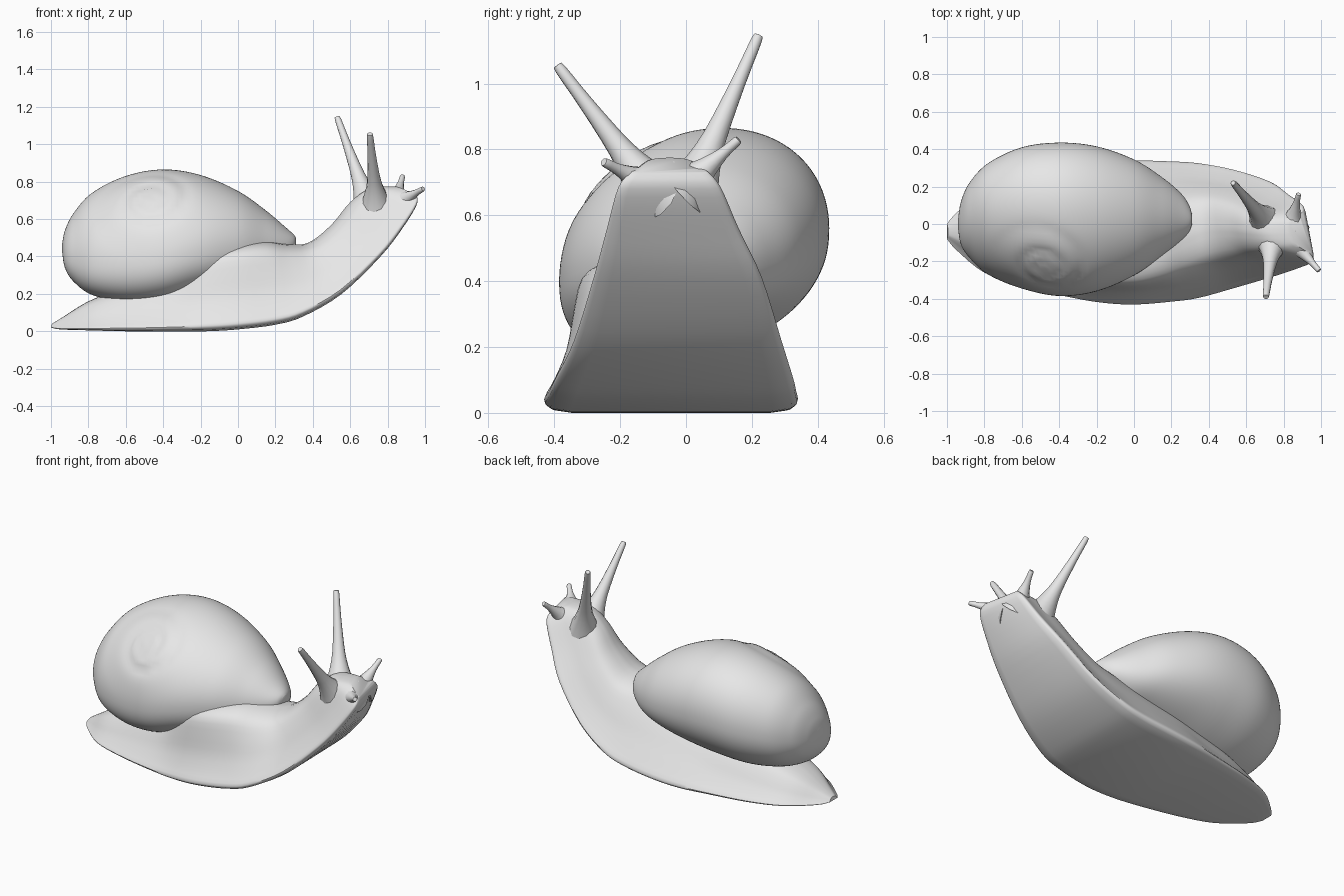
import bpy, bmesh
from math import sin, cos, pi, sqrt, atan2, log, exp, copysign
from mathutils import Vector

cube = bpy.data.objects.get("Cube")
if cube:
    bpy.data.objects.remove(cube)

grey = bpy.data.materials.new("plain grey")
grey.use_nodes = True
grey.diffuse_color = (0.8, 0.8, 0.8, 1)
grey.node_tree.nodes["Principled BSDF"].inputs["Base Color"].default_value = (0.8, 0.8, 0.8, 1)


def spline(rows, steps):
    """Catmull-Rom through rows of numbers."""
    out = []
    for i in range(len(rows) - 1):
        a, b = rows[max(i - 1, 0)], rows[i]
        c, d = rows[i + 1], rows[min(i + 2, len(rows) - 1)]
        for s in range(steps):
            t = s / steps
            out.append([0.5 * (2 * q + (r - p) * t + (2 * p - 5 * q + 4 * r - u) * t * t
                               + (3 * q - p - 3 * r + u) * t ** 3)
                        for p, q, r, u in zip(a, b, c, d)])
    return out + [list(rows[-1])]


def loft(name, rings, tweak=None):
    """Skin a list of closed rings, cap both ends, shade smooth."""
    bm = bmesh.new()
    loops = [[bm.verts.new(p) for p in ring] for ring in rings]
    n = len(loops[0])
    for a, b in zip(loops, loops[1:]):
        for i in range(n):
            j = (i + 1) % n
            bm.faces.new((a[i], a[j], b[j], b[i]))
    bm.faces.new(loops[0])
    bm.faces.new(loops[-1])
    bmesh.ops.recalc_face_normals(bm, faces=bm.faces)
    if tweak:
        bm.normal_update()
        moves = [(v, v.normal * tweak(v.co)) for v in bm.verts]
        for v, m in moves:
            v.co += m
    mesh = bpy.data.meshes.new(name)
    bm.to_mesh(mesh)
    bm.free()
    mesh.materials.append(grey)
    ob = bpy.data.objects.new(name, mesh)
    bpy.context.collection.objects.link(ob)
    bpy.ops.object.select_all(action="DESELECT")
    ob.select_set(True)
    bpy.context.view_layer.objects.active = ob
    bpy.ops.object.shade_smooth_by_angle(angle=0.75)


# Body: sole x, sole z, back x, back z, centre y, half width of the sole,
# sideways lean of the back, yaw of the section
body = [(-1, .02, -.995, .04, -.04, .04, 0, 0),
        (-.95, .01, -.93, .08, -.04, .1, 0, 0),
        (-.8, .005, -.8, .16, -.04, .22, 0, 0),
        (-.6, 0, -.6, .24, -.04, .29, 0, 0),
        (-.35, 0, -.35, .32, -.045, .345, -.02, 0),
        (-.17, 0, -.18, .425, -.045, .375, -.1, 0),
        (0, .01, 0, .465, -.045, .385, -.11, 0),
        (.2, .035, .15, .48, -.04, .375, -.08, 0),
        (.35, .08, .27, .465, -.035, .36, -.03, 0),
        (.55, .2, .38, .475, -.025, .315, 0, .02),
        (.75, .4, .5, .57, -.025, .255, 0, .06),
        (.86, .55, .6, .69, -.04, .2, 0, .12),
        (.935, .68, .71, .765, -.05, .155, 0, .18),
        (.93, .73, .84, .775, -.05, .115, 0, .2)]
# Half cross-section: height share, width share
flank = spline([(.02, .95), (.07, 1), (.2, .91), (.4, .78), (.65, .65), (.87, .49), (.97, .26), (1, 0)], 3)
rings = []
for xb, zb, xt, zt, yc, hw, lean, yaw in spline(body, 4):
    side = [(0, .8)] + flank
    outline = side + [(h, -w) for h, w in reversed(side[:-1])]
    rings.append([(xb + (xt - xb) * h - yaw * w * hw, yc + w * hw + lean * h * h, zb + (zt - zb) * h)
                  for h, w in outline])
loft("body", rings)

# Shell: x, lowest z, highest z, lowest y, highest y, tilt
shell = [(-.94, .42, .47, -.03, .03, .2),
         (-.925, .34, .54, -.11, .12, .2),
         (-.88, .27, .63, -.18, .22, .22),
         (-.78, .2, .74, -.27, .325, .22),
         (-.6, .165, .83, -.345, .41, .22),
         (-.4, .175, .865, -.385, .435, .2),
         (-.2, .22, .835, -.36, .415, .14),
         (0, .27, .75, -.275, .345, .08),
         (.15, .31, .645, -.17, .25, .04),
         (.25, .37, .56, -.09, .165, 0),
         (.295, .42, .52, -.04, .1, 0),
         (.31, .46, .5, 0, .05, 0)]
APEX = Vector((-.47, -.24, .72))
AXIS = Vector((0, -.75, .66)).normalized()


def whorl(p):
    """Spiral step winding into the apex of the shell."""
    d = p - APEX
    flat = d - AXIS * d.dot(AXIS)
    r = max(flat.length, .03)
    if d.length > .45:
        return 0
    turn = (log(r) / log(2.3) - atan2(flat.dot(AXIS.cross(Vector((1, 0, 0)))), flat.x) / (2 * pi)) % 1
    return .015 * (sin(pi * turn) ** .7 - .6) * exp(-(r / .25) ** 4)


def shell_ring(x, z0, z1, y0, y1, slope):
    """Tilted oval, fuller in its lower half."""
    yc, a = (y0 + y1) / 2, (y1 - y0) / 2
    zc = z0 + .44 * (z1 - z0)
    tilt = min(slope * a, .6 * (zc - z0))
    ring = []
    for i in range(96):
        c, s = cos(2 * pi * i / 96), sin(2 * pi * i / 96)
        b = sqrt(((z1 if s > 0 else z0) - zc) ** 2 - tilt ** 2)
        if s < 0:
            c, s = copysign(abs(c) ** .85, c), -abs(s) ** .85
        ring.append((x, yc + a * c, zc + b * s + tilt * c))
    return ring


loft("shell", [shell_ring(*row) for row in spline(shell, 8)], whorl)


def tentacle(name, base, tip, r0, r1):
    """Tapered horn with a flared root."""
    base, tip = Vector(base), Vector(tip)
    d = tip - base
    u = d.orthogonal().normalized()
    v = d.normalized().cross(u)
    prof = [(0, r0), (.15, r0 * .68), (.35, r0 * .38 + r1 * .2), (.7, r1 * 1.35), (.97, r1), (1, r1 * .6)]
    loft(name, [[base + d * t + (u * cos(k * pi / 6) + v * sin(k * pi / 6)) * r for k in range(12)]
                for t, r in spline(prof, 3)])


# Eye stalks and feelers
tentacle("left_eye_stalk", (.70, .015, .67), (.53, .22, 1.145), .09, .017)
tentacle("right_eye_stalk", (.74, -.1, .67), (.705, -.39, 1.055), .09, .017)
tentacle("left_feeler", (.84, -.01, .68), (.88, .16, .83), .1, .014)
tentacle("right_feeler", (.85, -.09, .68), (.99, -.25, .762), .1, .014)
